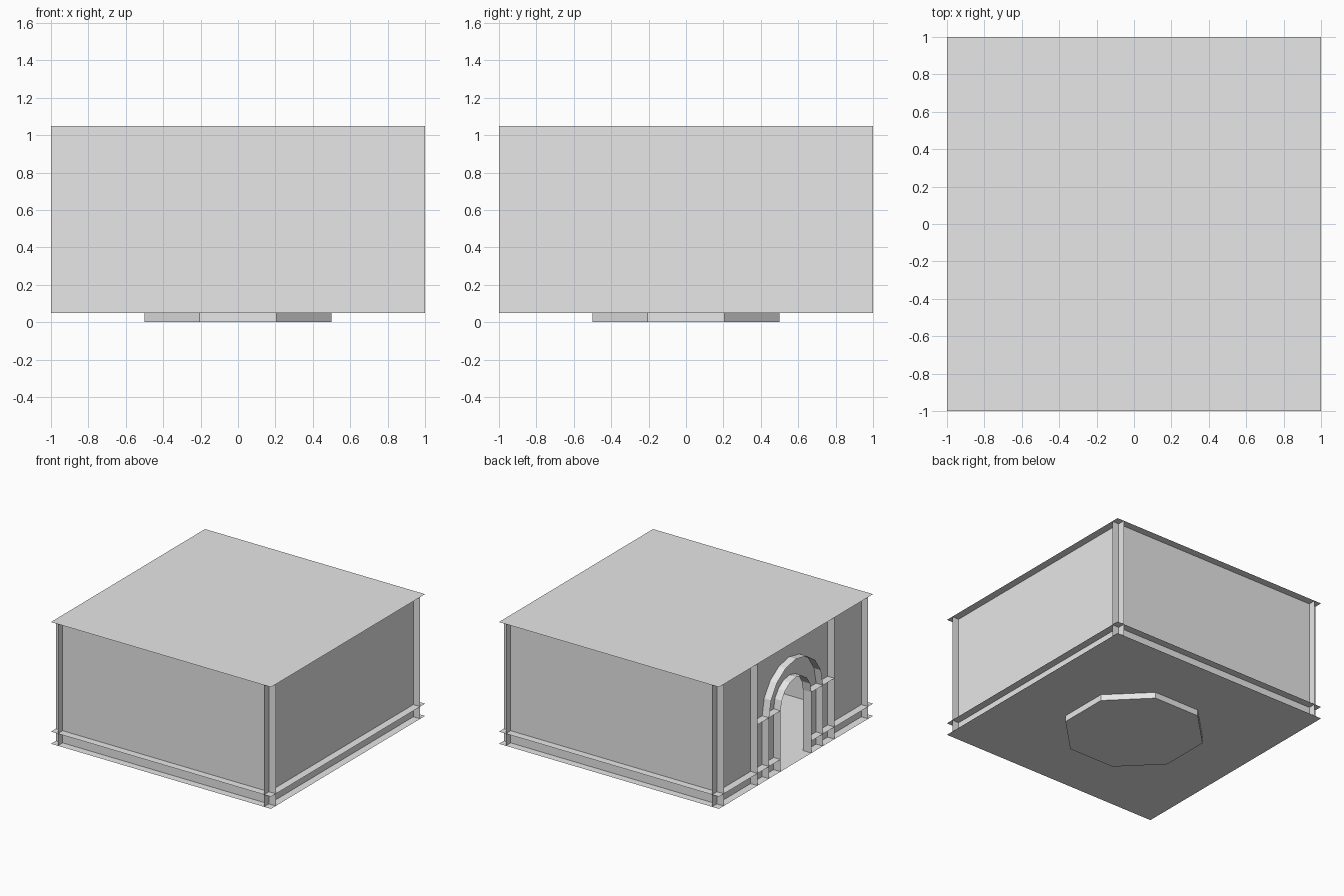
import bpy
import bmesh
import math

cube = bpy.data.objects.get("Cube")
if cube:
    bpy.data.objects.remove(cube)

stone = bpy.data.materials.new("pale_grey")
stone.use_nodes = True
stone.diffuse_color = (0.8, 0.8, 0.8, 1)
stone.node_tree.nodes["Principled BSDF"].inputs["Base Color"].default_value = (0.8, 0.8, 0.8, 1)

FLOOR, LEDGE, SPRING, ROOF = 0.05, 0.15, 0.55, 1.05
WALL = 1 - 0.0625          # wall planes sit inside the outer edges
JAMB, TRIM, PIER = 0.2, 0.35, 0.5   # half widths around the doorway


def make(name, faces):
    """Build one object from a list of faces, each a list of points."""
    bm = bmesh.new()
    for points in faces:
        bm.faces.new([bm.verts.new(p) for p in points])
    bmesh.ops.remove_doubles(bm, verts=bm.verts, dist=0.0001)
    mesh = bpy.data.meshes.new(name)
    bm.to_mesh(mesh)
    bm.free()
    mesh.materials.append(stone)
    obj = bpy.data.objects.new(name, mesh)
    bpy.context.collection.objects.link(obj)
    return obj


def level(x0, x1, y0, y1, z):
    return [(x0, y0, z), (x1, y0, z), (x1, y1, z), (x0, y1, z)]


def fin(y, z0, z1, depth=WALL):
    return [(-1, y, z0), (-depth, y, z0), (-depth, y, z1), (-1, y, z1)]


def arc(radius, steps=8):
    """Points (y, z) of a half circle on the springing line."""
    angles = [math.pi * i / steps for i in range(steps + 1)]
    return [(-radius * math.cos(a), SPRING + radius * math.sin(a)) for a in angles]


def sweep(path, depth=WALL):
    """Strip running from the outer edge back to the wall."""
    return [[(-1, *a), (-depth, *a), (-depth, *b), (-1, *b)]
            for a, b in zip(path, path[1:])]


# Floor and roof sheets
make("floor", [level(-1, 1, -1, 1, FLOOR)])
make("roof", [level(-1, 1, -1, 1, ROOF)])

# Plain walls, crossing at the corners
for name, y in (("front_wall", -WALL), ("back_wall", WALL)):
    make(name, [[(-1, y, FLOOR), (1, y, FLOOR), (1, y, ROOF), (-1, y, ROOF)]])
make("left_wall", [[(WALL, -1, FLOOR), (WALL, 1, FLOOR), (WALL, 1, ROOF), (WALL, -1, ROOF)]])

# Wall with the arched doorway
outline = [(-1, FLOOR), (-JAMB, FLOOR), *arc(JAMB), (JAMB, FLOOR),
           (1, FLOOR), (1, ROOF), (-1, ROOF)]
make("doorway_wall", [[(-WALL, y, z) for y, z in outline]])

# Base ledge around the outside, broken at the doorway
make("base_ledge", [
    level(-1, 1, -1, -WALL, LEDGE),
    level(-1, 1, WALL, 1, LEDGE),
    level(WALL, 1, -WALL, WALL, LEDGE),
    level(-1, -WALL, -WALL, -JAMB, LEDGE),
    level(-1, -WALL, JAMB, WALL, LEDGE)])

# Door piers, trim and springing ledges on both sides
for side, s in (("front", -1), ("back", 1)):
    make(side + "_door_pier", [fin(s * PIER, FLOOR, ROOF)])
    make(side + "_door_trim", [fin(s * TRIM, FLOOR, SPRING)])
    y0, y1 = sorted((s * JAMB, s * PIER))
    make(side + "_spring_ledge", [level(-1, -WALL, y0, y1, SPRING)])

# Arches
make("outer_arch", sweep(arc(TRIM)))
make("door_frame", sweep([(-JAMB, FLOOR), *arc(JAMB), (JAMB, FLOOR)], WALL - 0.015))

# Eight-sided foot under the floor
bpy.ops.mesh.primitive_cylinder_add(
    vertices=8, radius=0.5 / math.cos(math.pi / 8), depth=FLOOR,
    location=(0, 0, FLOOR / 2), rotation=(0, 0, math.pi / 8))
foot = bpy.context.object
foot.name = "foot"
foot.data.materials.append(stone)
